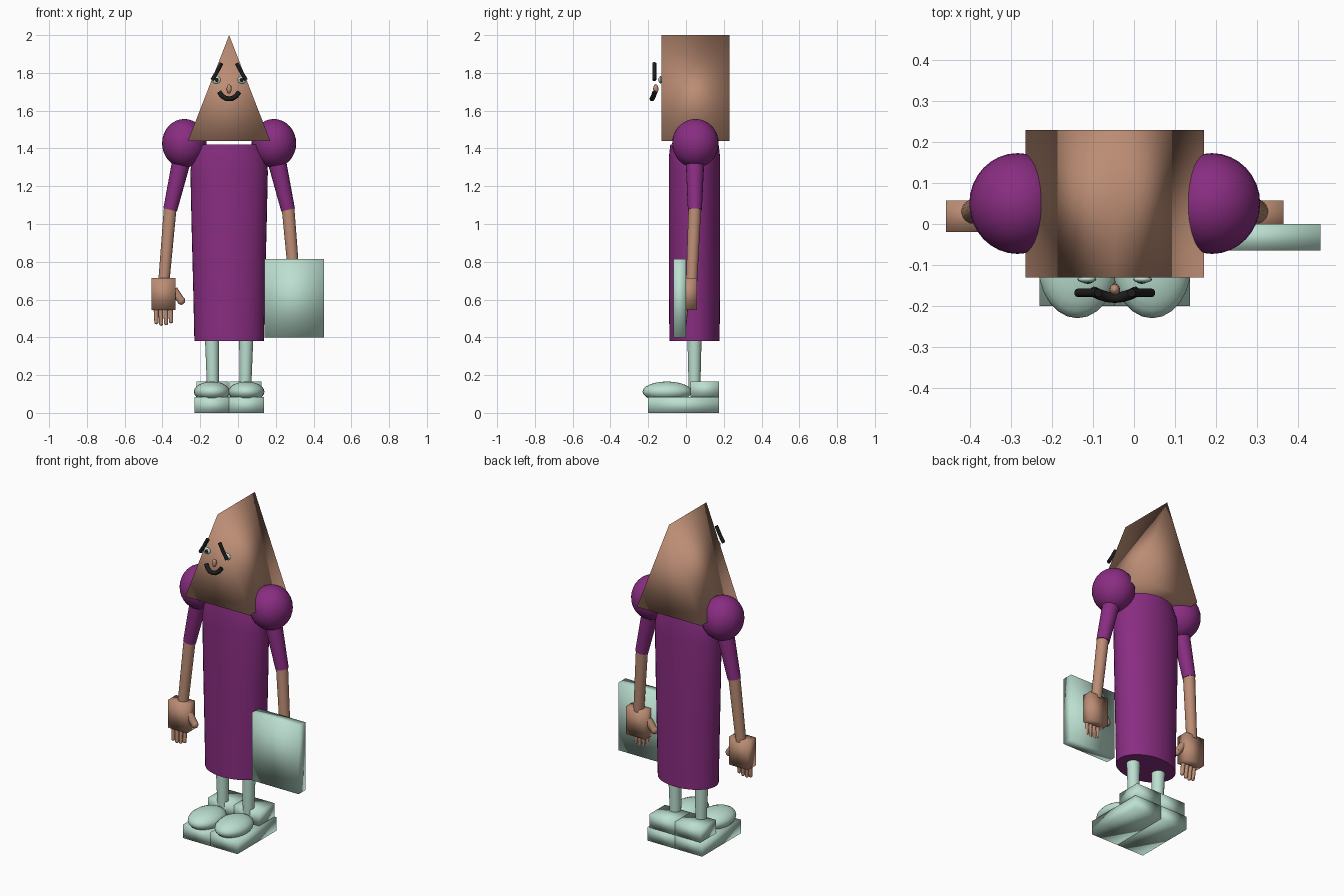
import bpy, bmesh, math
from mathutils import Vector

if "Cube" in bpy.data.objects:
    bpy.data.objects.remove(bpy.data.objects["Cube"])

CX = -0.047  # symmetry line of the figure


def material(name, rgb):
    m = bpy.data.materials.new(name)
    m.diffuse_color = (*rgb, 1)
    m.use_nodes = True
    m.node_tree.nodes["Principled BSDF"].inputs["Base Color"].default_value = m.diffuse_color
    return m


SKIN = material("skin", (0.50, 0.265, 0.175))
PURPLE = material("purple cloth", (0.25, 0.026, 0.22))
MINT = material("mint", (0.50, 0.74, 0.63))
BLACK = material("black", (0.012, 0.012, 0.012))


def finish(name, bm, mat, smooth="angle"):
    bmesh.ops.recalc_face_normals(bm, faces=bm.faces)
    me = bpy.data.meshes.new(name)
    bm.to_mesh(me)
    bm.free()
    me.materials.append(mat)
    ob = bpy.data.objects.new(name, me)
    bpy.context.collection.objects.link(ob)
    bpy.ops.object.select_all(action="DESELECT")
    ob.select_set(True)
    bpy.context.view_layer.objects.active = ob
    if smooth == "angle":
        bpy.ops.object.shade_smooth_by_angle(angle=math.radians(40))
    else:
        bpy.ops.object.shade_smooth()
    return ob


def box(name, lo, hi, mat):
    bm = bmesh.new()
    bmesh.ops.create_cube(bm, size=1)
    for v in bm.verts:
        v.co = [(a + b) / 2 + c * (b - a) for a, b, c in zip(lo, hi, v.co)]
    return finish(name, bm, mat, "full")


def ball(name, centre, radii, mat, seg=24):
    bm = bmesh.new()
    bmesh.ops.create_uvsphere(bm, u_segments=seg, v_segments=seg // 2, radius=1)
    for v in bm.verts:
        v.co = [c + p * r for c, p, r in zip(centre, v.co, radii)]
    return finish(name, bm, mat)


def limb(name, a, b, r1, r2, mat, seg=20):
    """Tapered cylinder from a to b."""
    a, b = Vector(a), Vector(b)
    bm = bmesh.new()
    bmesh.ops.create_cone(bm, cap_ends=True, segments=seg, radius1=r1, radius2=r2,
                          depth=(b - a).length)
    rot = (b - a).to_track_quat("Z", "Y")
    for v in bm.verts:
        v.co = (a + b) / 2 + rot @ v.co
    return finish(name, bm, mat)


def tube(name, points, radius, mat):
    """Capped round stroke through a few points."""
    cu = bpy.data.curves.new(name, "CURVE")
    cu.dimensions = "3D"
    cu.bevel_depth = radius
    cu.bevel_resolution = 3
    cu.use_fill_caps = True
    sp = cu.splines.new("POLY")
    sp.points.add(len(points) - 1)
    for p, co in zip(sp.points, points):
        p.co = (*co, 1)
    cu.materials.append(mat)
    ob = bpy.data.objects.new(name, cu)
    bpy.context.collection.objects.link(ob)
    return ob


# Head: triangular prism
bm = bmesh.new()
tri = [(CX - 0.218, 1.44), (CX + 0.218, 1.44), (CX, 2.0)]
front = [bm.verts.new((x, -0.13, z)) for x, z in tri]
back = [bm.verts.new((x, 0.23, z)) for x, z in tri]
bm.faces.new(front)
bm.faces.new(back[::-1])
for i in range(3):
    j = (i + 1) % 3
    bm.faces.new((front[i], back[i], back[j], front[j]))
finish("head", bm, SKIN, "full")

# Robe: stacked oval rings
bm = bmesh.new()
rings = []
for z, rx, ry in [(0.38, 0.184, 0.133), (0.65, 0.19, 0.135), (1.0, 0.199, 0.136),
                  (1.28, 0.205, 0.136), (1.36, 0.195, 0.135), (1.42, 0.165, 0.128)]:
    rings.append([bm.verts.new((CX + rx * math.cos(t * math.tau / 40),
                                0.045 + ry * math.sin(t * math.tau / 40), z))
                  for t in range(40)])
for lower, upper in zip(rings, rings[1:]):
    for i in range(40):
        j = (i + 1) % 40
        bm.faces.new((lower[i], lower[j], upper[j], upper[i]))
bm.faces.new(rings[0][::-1])
bm.faces.new(rings[-1])
finish("robe", bm, PURPLE)

for s, side in ((-1, "left"), (1, "right")):
    def P(d, y, z):
        return (CX + s * d, y, z)

    def side_box(name, d1, d2, y1, y2, z1, z2, mat):
        xs = sorted((CX + s * d1, CX + s * d2))
        return box(f"{side}_{name}", (xs[0], y1, z1), (xs[1], y2, z2), mat)

    # Arm
    ball(f"{side}_shoulder", P(0.237, 0.05, 1.427), (0.118, 0.123, 0.129), PURPLE, 32)
    limb(f"{side}_sleeve", P(0.237, 0.048, 1.40), P(0.312, 0.047, 1.075), 0.052, 0.037, PURPLE)
    limb(f"{side}_forearm", P(0.311, 0.047, 1.095), P(0.345, 0.03, 0.70), 0.034, 0.030, SKIN)
    # Hand
    side_box("palm", 0.283, 0.412, -0.02, 0.057, 0.545, 0.715, SKIN)
    for i, (d, z) in enumerate([(0.388, 0.48), (0.363, 0.472), (0.337, 0.475), (0.311, 0.485)]):
        limb(f"{side}_finger_{i + 1}", P(d, 0.0, 0.57), P(d - 0.003, -0.008, z), 0.013, 0.011, SKIN, 12)
        ball(f"{side}_fingertip_{i + 1}", P(d - 0.003, -0.008, z), (0.011, 0.011, 0.011), SKIN, 12)
    limb(f"{side}_thumb", P(0.295, 0.015, 0.65), P(0.254, 0.012, 0.595), 0.024, 0.02, SKIN, 16)
    ball(f"{side}_thumb_tip", P(0.254, 0.012, 0.595), (0.021, 0.02, 0.023), SKIN, 16)
    # Leg and shoe
    limb(f"{side}_leg", P(0.086, 0.045, 0.13), P(0.091, 0.045, 0.42), 0.031, 0.038, MINT)
    side_box("sole", 0, 0.184, -0.2, 0.175, 0, 0.083, MINT)
    side_box("heel", 0.002, 0.172, 0.025, 0.175, 0.083, 0.165, MINT)
    ball(f"{side}_toe", P(0.091, -0.1, 0.112), (0.096, 0.13, 0.054), MINT)
    # Eye and eyebrow
    ball(f"{side}_eye", P(0.068, -0.135, 1.763), (0.023, 0.009, 0.02), MINT, 16)
    ball(f"{side}_pupil", P(0.066, -0.142, 1.763), (0.011, 0.004, 0.011), BLACK, 12)
    tube(f"{side}_eyebrow", [P(0.04, -0.168, 1.852), P(0.064, -0.168, 1.805),
                             P(0.09, -0.168, 1.762)], 0.0105, BLACK)

# Nose and moustache
ball("nose", (CX, -0.16, 1.715), (0.013, 0.014, 0.025), SKIN, 16)
half = [(0.052, -0.165, 1.698), (0.038, -0.172, 1.678), (0.018, -0.178, 1.665)]
tube("moustache", [(CX - d, y, z) for d, y, z in half] + [(CX, -0.18, 1.663)]
     + [(CX + d, y, z) for d, y, z in half[::-1]], 0.013, BLACK)

# Flat case held in the hand
box("case", (0.14, -0.065, 0.40), (0.455, 0, 0.815), MINT)
